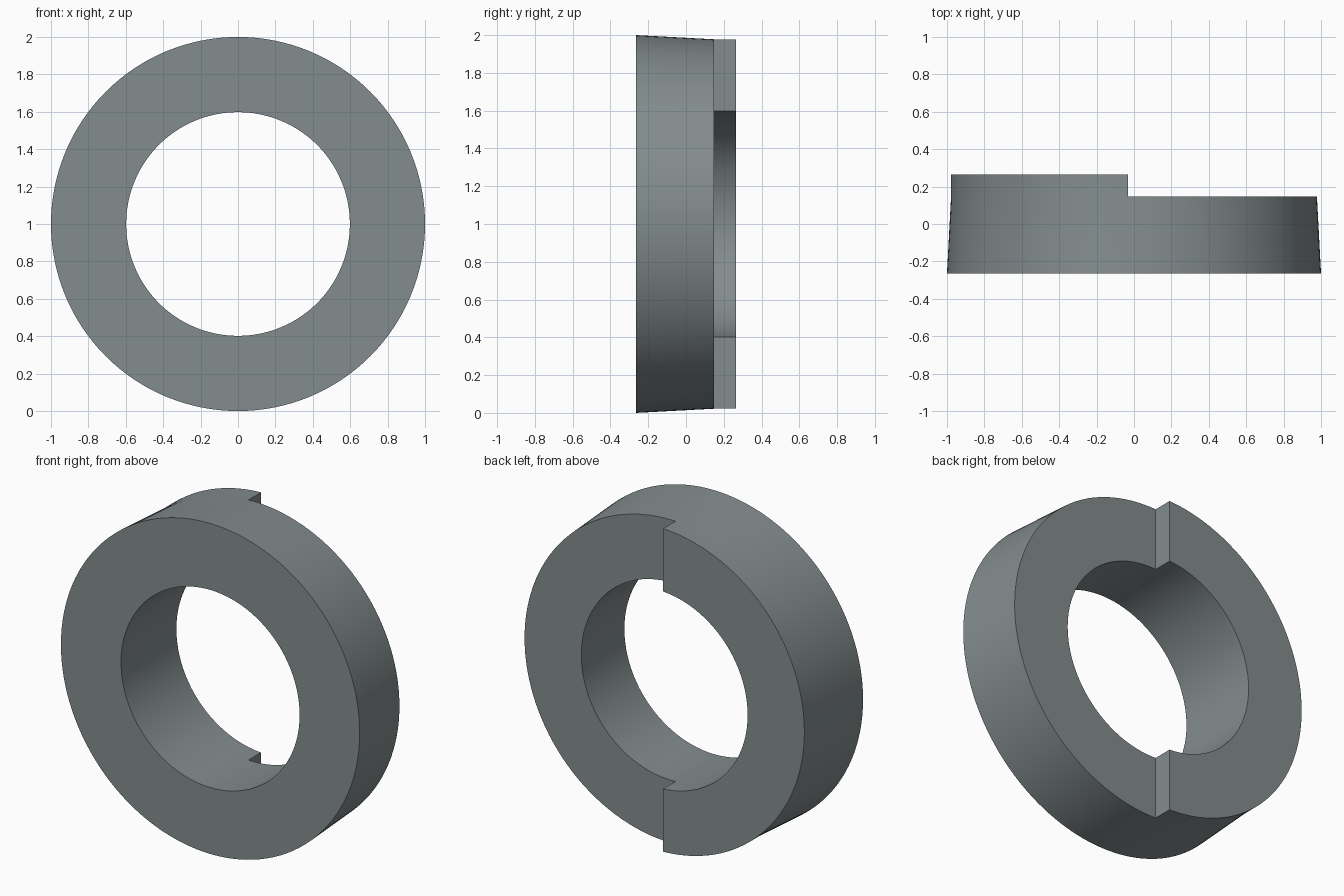
import bpy, bmesh, math

if "Cube" in bpy.data.objects:
    bpy.data.objects.remove(bpy.data.objects["Cube"])

SEGMENTS = 128
FRONT, LEDGE, BACK = -0.265, 0.147, 0.265   # depths along y
STEP_X = -0.032                             # where the raised half ends

steel = bpy.data.materials.new("grey_steel")
steel.diffuse_color = (0.23, 0.265, 0.27, 1)
steel.use_nodes = True
steel.node_tree.nodes["Principled BSDF"].inputs["Base Color"].default_value = steel.diffuse_color


def finish(name, bm):
    mesh = bpy.data.meshes.new(name)
    bmesh.ops.recalc_face_normals(bm, faces=bm.faces)
    bm.to_mesh(mesh)
    bm.free()
    obj = bpy.data.objects.new(name, mesh)
    bpy.context.collection.objects.link(obj)
    return obj


# Ring: closed (radius, y) profile revolved about the y axis
profile = [(0.598, FRONT), (1.0, FRONT), (0.978, LEDGE), (0.978, BACK), (0.598, BACK)]
bm = bmesh.new()
rings = []
for i in range(SEGMENTS):
    a = 2 * math.pi * i / SEGMENTS
    rings.append([bm.verts.new((r * math.cos(a), y, 1 + r * math.sin(a))) for r, y in profile])
for i in range(SEGMENTS):
    p, q = rings[i], rings[(i + 1) % SEGMENTS]
    for j in range(len(profile)):
        k = (j + 1) % len(profile)
        bm.faces.new((p[j], p[k], q[k], q[j]))
ring = finish("stepped_ring", bm)
ring.data.materials.append(steel)

# Cutter: box that lowers the right half of the back face
bm = bmesh.new()
bmesh.ops.create_cube(bm, size=1)
for v in bm.verts:
    v.co.x = STEP_X if v.co.x < 0 else 1.5
    v.co.y = LEDGE if v.co.y < 0 else 0.6
    v.co.z = -0.5 if v.co.z < 0 else 2.5
cutter = finish("step_cutter", bm)
cutter.data.materials.append(steel)
cutter.hide_render = True

cut = ring.modifiers.new("step_cut", "BOOLEAN")
cut.operation = "DIFFERENCE"
cut.solver = "EXACT"
cut.object = cutter

# Apply the cut, then smooth the curved walls
bpy.context.view_layer.objects.active = ring
ring.select_set(True)
cutter.select_set(False)
bpy.ops.object.modifier_apply(modifier=cut.name)
bpy.data.objects.remove(cutter)
bpy.ops.object.shade_smooth_by_angle(angle=math.radians(30))
